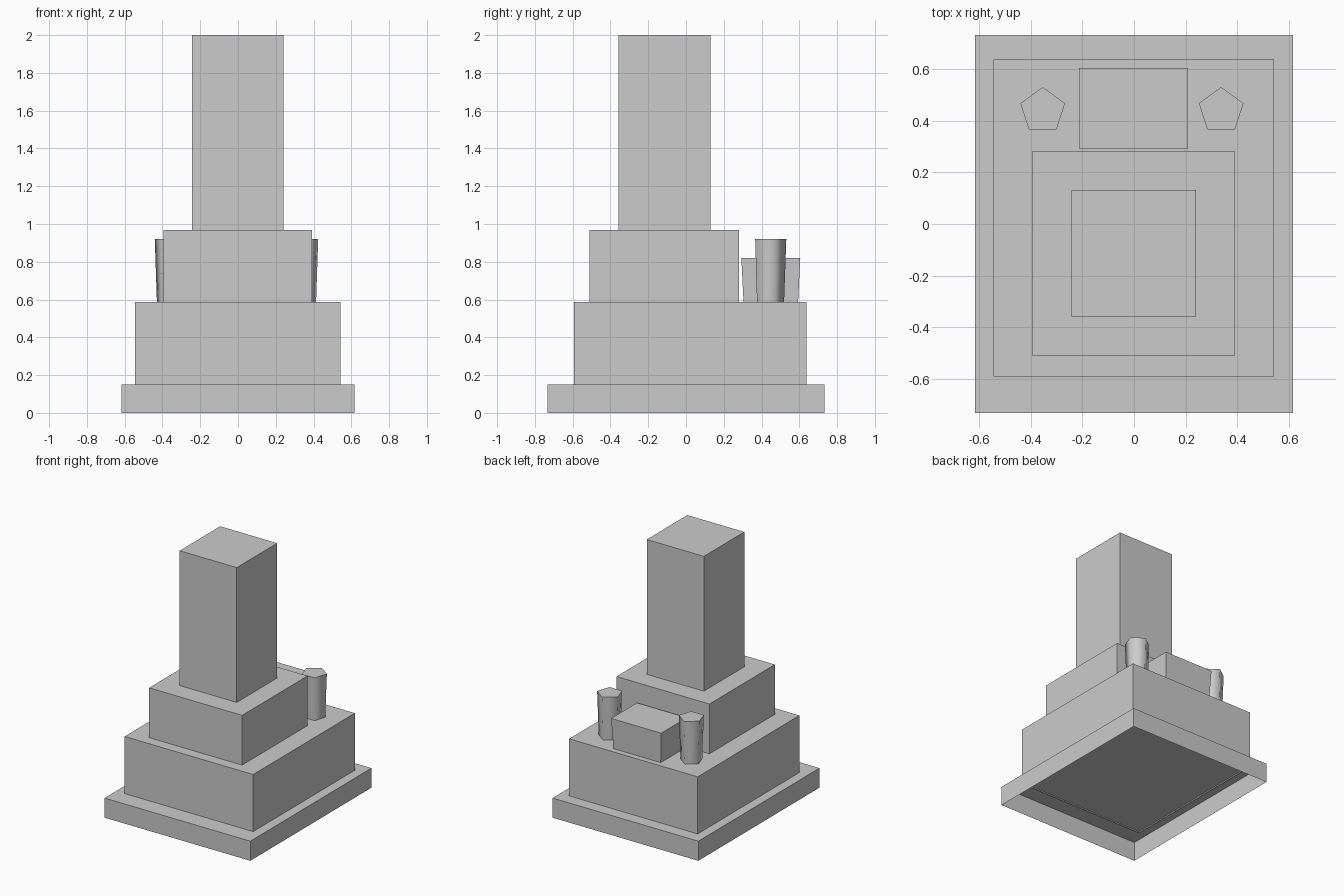
import bpy
import bmesh
import math

cube = bpy.data.objects.get("Cube")
if cube:
    bpy.data.objects.remove(cube, do_unlink=True)

stone = bpy.data.materials.new("grey stone")
stone.use_nodes = True
GREY = (0.6, 0.6, 0.6, 1.0)
stone.diffuse_color = GREY
stone.node_tree.nodes["Principled BSDF"].inputs["Base Color"].default_value = GREY


def finish(name, bm):
    """Drop the hidden underside and make the object."""
    bm.normal_update()
    under = [f for f in bm.faces if f.normal.z < -0.9]
    bmesh.ops.delete(bm, geom=under, context='FACES')
    mesh = bpy.data.meshes.new(name)
    bm.to_mesh(mesh)
    bm.free()
    mesh.materials.append(stone)
    obj = bpy.data.objects.new(name, mesh)
    bpy.context.collection.objects.link(obj)
    return obj


def block(name, x, y, z, taper=0.0):
    """Open-bottomed block between ranges, with its foot drawn in by taper."""
    bm = bmesh.new()
    bmesh.ops.create_cube(bm, size=1)
    for v in bm.verts:
        inset = taper if v.co.z < 0 else 0
        for i, (lo, hi) in enumerate((x, y, z)):
            d = inset if i < 2 else 0
            v.co[i] = lo + d if v.co[i] < 0 else hi - d
    return finish(name, bm)


def vase(name, x):
    """Five-sided vase, slightly wider at the top, one corner to the back."""
    bm = bmesh.new()
    for z, r in ((0.58, 0.079), (0.92, 0.091)):
        for i in range(5):
            a = math.radians(90 + 72 * i)
            bm.verts.new((x + r * math.cos(a), 0.44 + r * math.sin(a), z))
    bm.verts.ensure_lookup_table()
    low, top = bm.verts[:5], bm.verts[5:]
    for i in range(5):
        j = (i + 1) % 5
        bm.faces.new((low[i], low[j], top[j], top[i])).smooth = True
    bm.faces.new(top)
    for e in bm.edges:
        if len(e.link_faces) == 2 and not all(f.smooth for f in e.link_faces):
            e.smooth = False
    return finish(name, bm)


# Stepped plinth and pillar
block("base_slab", (-0.617, 0.617), (-0.732, 0.732), (0, 0.15))
block("lower_tier", (-0.545, 0.543), (-0.592, 0.637), (0.14, 0.587))
block("upper_tier", (-0.395, 0.392), (-0.51, 0.281), (0.58, 0.968))
block("pillar", (-0.243, 0.24), (-0.358, 0.131), (0.96, 2.0))

# Offering block and the pair of vases beside it
block("offering_block", (-0.213, 0.21), (0.293, 0.605), (0.58, 0.82), 0.012)
vase("right_vase", -0.354)
vase("left_vase", 0.338)
